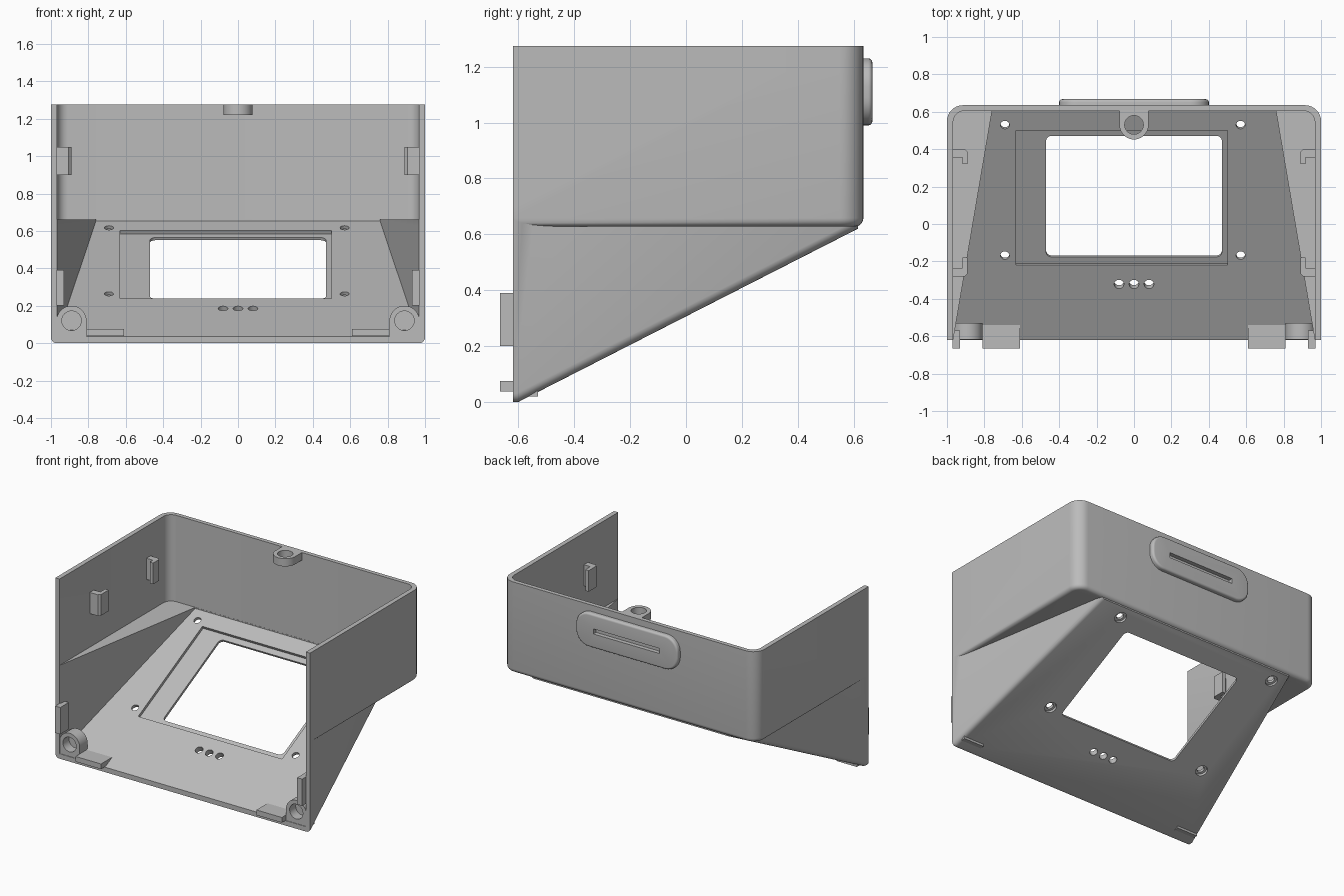
import bpy, bmesh
from math import pi, cos, sin, atan
from mathutils import Matrix

cube = bpy.data.objects.get("Cube")
if cube:
    bpy.data.objects.remove(cube, do_unlink=True)

grey = bpy.data.materials.new("plain grey")
grey.use_nodes = True
grey.diffuse_color = (0.5, 0.5, 0.5, 1)
grey.node_tree.nodes["Principled BSDF"].inputs["Base Color"].default_value = (0.5, 0.5, 0.5, 1)

SLOPE = 0.506
TILT = atan(SLOPE)


def floor_z(y):
    return 0.035 + SLOPE * (y + 0.62)


FLOOR = Matrix.Translation((0, 0, floor_z(0))) @ Matrix.Rotation(TILT, 4, 'X')


def arc(cx, cy, r, start, end, n=8):
    return [(cx + r * cos(start + (end - start) * i / n),
             cy + r * sin(start + (end - start) * i / n)) for i in range(n + 1)]


def circle(cx, cy, r, n=32):
    return arc(cx, cy, r, 0, 2 * pi, n)[:-1]


def rect(x0, x1, y0, y1):
    return [(x0, y0), (x1, y0), (x1, y1), (x0, y1)]


def round_rect(x0, x1, y0, y1, r):
    return (arc(x0 + r, y0 + r, r, pi, 1.5 * pi) + arc(x1 - r, y0 + r, r, 1.5 * pi, 2 * pi)
            + arc(x1 - r, y1 - r, r, 0, pi / 2) + arc(x0 + r, y1 - r, r, pi / 2, pi))


def u_plan(half, front, back, r):
    # Square at the front, rounded at the two back corners
    return ([(-half, front), (half, front)] + arc(half - r, back - r, r, 0, pi / 2)
            + arc(r - half, back - r, r, pi / 2, pi))


def prism(name, pts, lo, hi, axis='z', matrix=None, taper=None, bevel=None, width=0.03):
    put = {'z': lambda a, b, h: (a, b, h), 'x': lambda a, b, h: (h, a, b),
           'y': lambda a, b, h: (a, h, b)}[axis]
    bm = bmesh.new()
    ends = [[bm.verts.new(put(a, b, h)) for a, b in pts] for h in (lo, hi)]
    bm.faces.new(ends[0])
    bm.faces.new(ends[1])
    n = len(pts)
    for i in range(n):
        j = (i + 1) % n
        bm.faces.new((ends[0][i], ends[0][j], ends[1][j], ends[1][i]))
    bmesh.ops.recalc_face_normals(bm, faces=bm.faces)
    if taper:
        for v in bm.verts:
            v.co.x *= taper(v.co.y)
    if bevel:
        edges = [e for e in bm.edges if bevel(e.verts[0].co, e.verts[1].co)]
        bmesh.ops.bevel(bm, geom=edges, offset=width, segments=5, profile=0.5, affect='EDGES')
    if matrix:
        bm.transform(matrix)
    mesh = bpy.data.meshes.new(name)
    bm.to_mesh(mesh)
    bm.free()
    obj = bpy.data.objects.new(name, mesh)
    bpy.context.collection.objects.link(obj)
    mesh.materials.append(grey)
    return obj


def activate(obj):
    bpy.ops.object.select_all(action='DESELECT')
    obj.select_set(True)
    bpy.context.view_layer.objects.active = obj


def combine(obj, other, operation='DIFFERENCE'):
    mod = obj.modifiers.new("combine", 'BOOLEAN')
    mod.operation, mod.object, mod.solver = operation, other, 'EXACT'
    activate(obj)
    bpy.ops.object.modifier_apply(modifier=mod.name)
    bpy.data.objects.remove(other, do_unlink=True)


def mirror(obj):
    obj.modifiers.new("mirror", 'MIRROR')
    return obj


# Outer body: rounded box above a tapering wedge
shell = prism("shell", u_plan(1, -0.62, 0.635, 0.085), 0.628, 1.275,
              bevel=lambda a, b: max(a.z, b.z) < 0.63 and max(a.y, b.y) > -0.6)
wedge = prism("wedge", [(-0.62, 0), (-0.6, 0), (0.615, 0.62), (0.615, 0.7), (-0.62, 0.7)],
              -1, 1, 'x', taper=lambda y: 1 - 0.17 * (y + 0.62),
              bevel=lambda a, b: max(a.z, b.z) < 0.65 and a.x * b.x > 0)
combine(shell, wedge, 'UNION')

# Hollow interior, open at the top and front
combine(shell, prism("upper_cavity", u_plan(0.967, -0.9, 0.605, 0.06), 0.662, 1.5))
combine(shell, prism("lower_cavity", [(-0.8, floor_z(-0.8)), (0.604, floor_z(0.604)),
                                      (0.604, 0.8), (-0.8, 0.8)], -1, 1, 'x',
                     taper=lambda y: 0.967 - 0.17 * (y + 0.62)))

# Sloping floor: recess, window and holes
c = cos(TILT)
combine(shell, prism("recess", rect(-0.63, 0.5, -0.22 / c, 0.5 / c), -0.02, 0.1, matrix=FLOOR))
combine(shell, prism("window", round_rect(-0.47, 0.47, -0.185 / c, 0.462 / c, 0.03),
                     -0.1, 0.1, matrix=FLOOR))
for x in (-0.69, 0.57):
    for y in (-0.168, 0.53):
        combine(shell, prism("hole", circle(x, y / c, 0.024), -0.1, 0.1, matrix=FLOOR))
        combine(shell, prism("countersink", circle(x, y / c, 0.04), -0.1, -0.02, matrix=FLOOR))
for x in (-0.08, 0, 0.08):
    combine(shell, prism("light_hole", circle(x, -0.322 / c, 0.026), -0.1, 0.1, matrix=FLOOR))

# Rear pad with a blind slot
pad = prism("rear_pad", round_rect(-0.4, 0.4, 0.99, 1.23, 0.1), 0.62, 0.667, 'y',
            bevel=lambda a, b: min(a.y, b.y) > 0.65, width=0.015)
combine(pad, prism("slot", rect(-0.26, 0.26, 1.092, 1.128), 0.637, 0.8, 'y'))

# Screw lug at the top of the back wall
lug = prism("top_lug", arc(0, 0.53, 0.078, pi, 2 * pi, 20) + [(0.078, 0.615), (-0.078, 0.615)],
            1.22, 1.275)
combine(lug, prism("lug_hole", circle(0, 0.53, 0.05), 1, 1.5))

# Front corner bosses
boss = prism("front_boss", arc(0.89, 0.12, 0.08, 0, pi, 20) + [(0.81, 0.02), (0.97, 0.02)],
             -0.618, -0.53, 'y')
combine(boss, prism("boss_hole", circle(0.89, 0.12, 0.052), -0.9, -0.55, 'y'))
mirror(boss)

# Locating tabs on the front edge
parts = [shell, pad, lug, boss]
parts.append(mirror(prism("floor_tab", rect(0.61, 0.81, 0.038, 0.075), -0.665, -0.53, 'y')))
parts.append(mirror(prism("wall_tab", rect(0.93, 0.97, 0.2, 0.39), -0.665, -0.57, 'y')))

# Hooked rails on the side walls, facing each other
for name, base, tip in (("front_hook", -0.28, -0.18), ("back_hook", 0.4, 0.32)):
    step = 0.045 if tip > base else -0.045
    parts.append(mirror(prism(name, [(0.98, base), (0.905, base), (0.89, base + step / 3),
                                     (0.89, tip), (0.917, tip), (0.917, base + step),
                                     (0.98, base + step)], 0.9, 1.05)))

for part in parts:
    activate(part)
    bpy.ops.object.shade_smooth_by_angle(angle=0.6)
